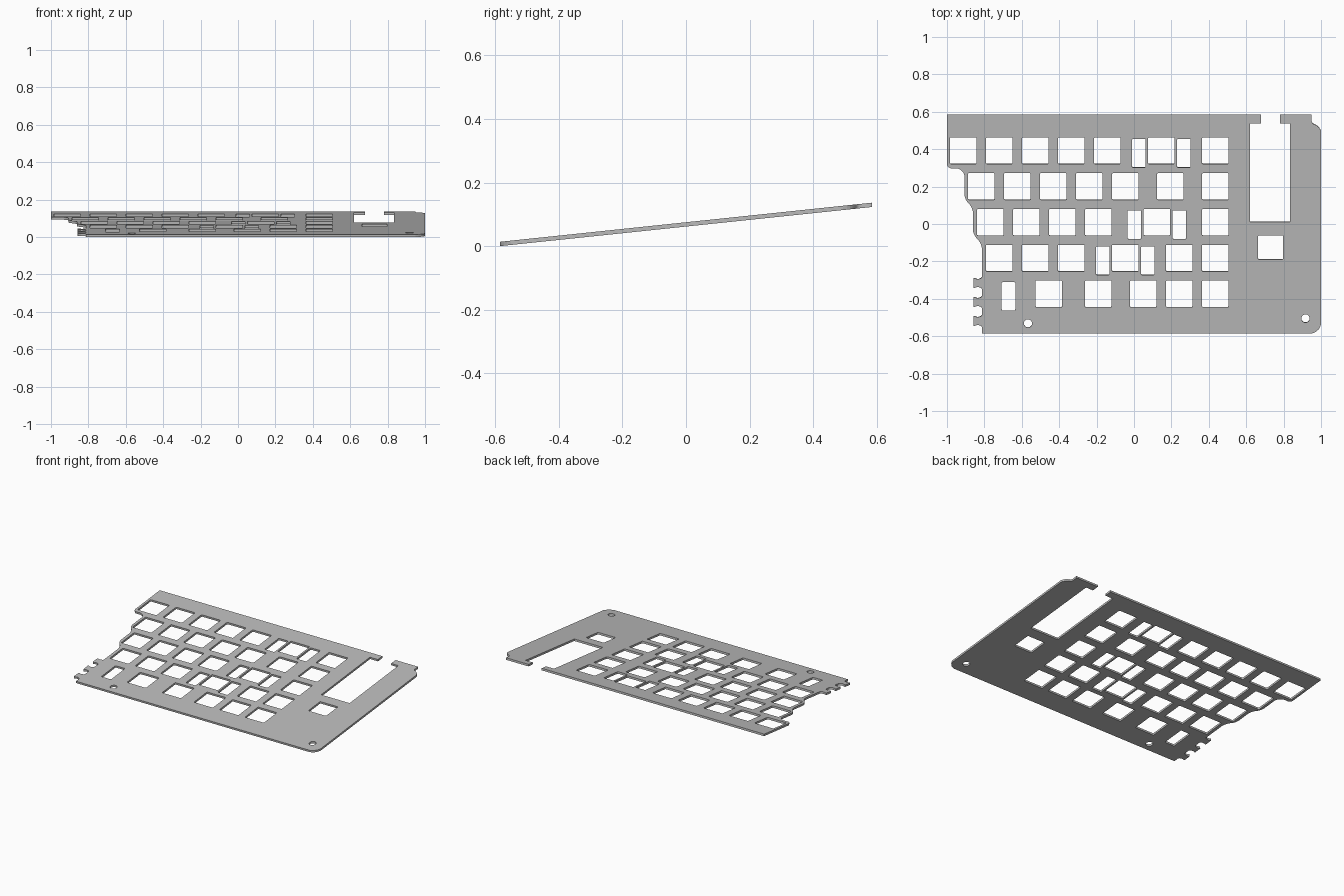
import bpy
import bmesh
from math import sin, cos, tau, radians
from mathutils import Vector, Matrix

cube = bpy.data.objects.get("Cube")
if cube:
    bpy.data.objects.remove(cube, do_unlink=True)

TILT = radians(6)
THICK = 0.0135
HALF = 0.5885        # half the plate depth before tilting
UNIT = 0.1925        # spacing of one key
KEY = 0.143          # square switch opening
LAST_X = 0.435       # centre of the right-hand key column
TOP_Y = 0.395        # centre of the back key row


def fillet(corners, steps=5):
    """Round each (x, y, radius) corner with a short quadratic arc."""
    result = []
    for i, (x, y, r) in enumerate(corners):
        p = Vector((x, y))
        if r == 0:
            result.append(p)
            continue
        before = Vector(corners[i - 1][:2])
        after = Vector(corners[(i + 1) % len(corners)][:2])
        a = p + (before - p).normalized() * r
        b = p + (after - p).normalized() * r
        for s in range(steps + 1):
            t = s / steps
            result.append(a * (1 - t) ** 2 + p * 0.6 * 2 * t * (1 - t)
                          + (a + b) * 0.2 * 2 * t * (1 - t) + b * t ** 2)
    return result


def rectangle(x, y, w, h, r=0.005):
    w, h = w / 2, h / 2
    return fillet([(x - w, y - h, r), (x + w, y - h, r),
                   (x + w, y + h, r), (x - w, y + h, r)], 2)


def circle(x, y, r, sides=32):
    return [Vector((x + r * cos(tau * i / sides), y + r * sin(tau * i / sides)))
            for i in range(sides)]


# Outer edge: back edge with the open display slot, then the right side
edge = [(-1, HALF, 0), (0.68, HALF, 0), (0.68, 0.541, 0), (0.62, 0.541, 0),
        (0.62, 0.012, 0), (0.835, 0.012, 0), (0.835, 0.541, 0), (0.78, 0.541, 0),
        (0.78, HALF, 0), (0.95, HALF, 0), (0.95, 0.537, 0.015),
        (1, 0.537, 0.04), (1, -HALF, 0.05), (-0.813, -HALF, 0)]

# Snap-off teeth on the left side
for i in (2, 1, 0):
    top = -0.289 - 0.102 * i
    low = top - 0.056
    edge += [(-0.813, low, 0.006), (-0.835, low + 0.008, 0.006), (-0.858, low, 0.004),
             (-0.858, top, 0.004), (-0.835, top - 0.008, 0.006), (-0.813, top, 0.006)]

# Stepped left side following the key stagger
edge += [(-0.813, -0.1, 0.03), (-0.861, -0.06, 0.025), (-0.861, 0.09, 0.025),
         (-0.906, 0.13, 0.025), (-0.906, 0.3, 0.04), (-1, 0.3, 0.02)]
loops = [fillet(edge)]

# Switch openings per row, counted in key units left of the last column
rows = [[7, 6, 5, 4, 3, 1.5, 0],
        [6.5, 5.5, 4.5, 3.5, 2.5, 1.25, 0],
        [6.25, 5.25, 4.25, 3.25, 1.625, 0],
        [6, 5, 4, 2.5, 1, 0],
        [4.625, 3.25, 2, 1, 0]]
for row, keys in enumerate(rows):
    for k in keys:
        loops.append(rectangle(LAST_X - k * UNIT, TOP_Y - row * UNIT, KEY, KEY))


# Stabiliser slots beside the wide keys
def slot(k, row):
    loops.append(rectangle(LAST_X - k * UNIT, TOP_Y - row * UNIT - 0.0135, 0.073, 0.154))


for k, row in ((1.5, 0), (1.625, 2), (2.5, 3)):
    slot(k - 0.625, row)
    slot(k + 0.625, row)
slot(5.745, 4)

# Encoder opening and screw holes
loops.append(rectangle(0.73, -0.125, 0.134, 0.129))
loops.append(circle(-0.567, -0.534, 0.022))
loops.append(circle(0.917, -0.507, 0.022))

# Filled flat curve with thickness
curve = bpy.data.curves.new("plate_profile", "CURVE")
curve.dimensions = "2D"
curve.fill_mode = "BOTH"
curve.extrude = THICK / 2
for loop in loops:
    spline = curve.splines.new("POLY")
    spline.points.add(len(loop) - 1)
    for point, p in zip(spline.points, loop):
        point.co = (p.x, p.y, 0, 1)
    spline.use_cyclic_u = True
profile = bpy.data.objects.new("plate_profile", curve)
bpy.context.collection.objects.link(profile)

# Convert to a clean mesh and tilt it
depsgraph = bpy.context.evaluated_depsgraph_get()
mesh = bpy.data.meshes.new_from_object(profile.evaluated_get(depsgraph))
bpy.data.objects.remove(profile, do_unlink=True)
bm = bmesh.new()
bm.from_mesh(mesh)
bmesh.ops.remove_doubles(bm, verts=bm.verts, dist=0.0001)
bmesh.ops.recalc_face_normals(bm, faces=bm.faces)
height = 2 * HALF * sin(TILT) + THICK * cos(TILT)
bm.transform(Matrix.Translation((0, 0, height / 2)) @ Matrix.Rotation(TILT, 4, "X"))
for face in bm.faces:
    face.smooth = False
bm.to_mesh(mesh)
bm.free()
mesh.name = "switch_plate"

plate = bpy.data.objects.new("switch_plate", mesh)
bpy.context.collection.objects.link(plate)

# Plain grey metal
grey = bpy.data.materials.new("plate_grey")
grey.use_nodes = True
colour = (0.5, 0.5, 0.5, 1)
grey.diffuse_color = colour
grey.node_tree.nodes["Principled BSDF"].inputs["Base Color"].default_value = colour
mesh.materials.clear()
mesh.materials.append(grey)
